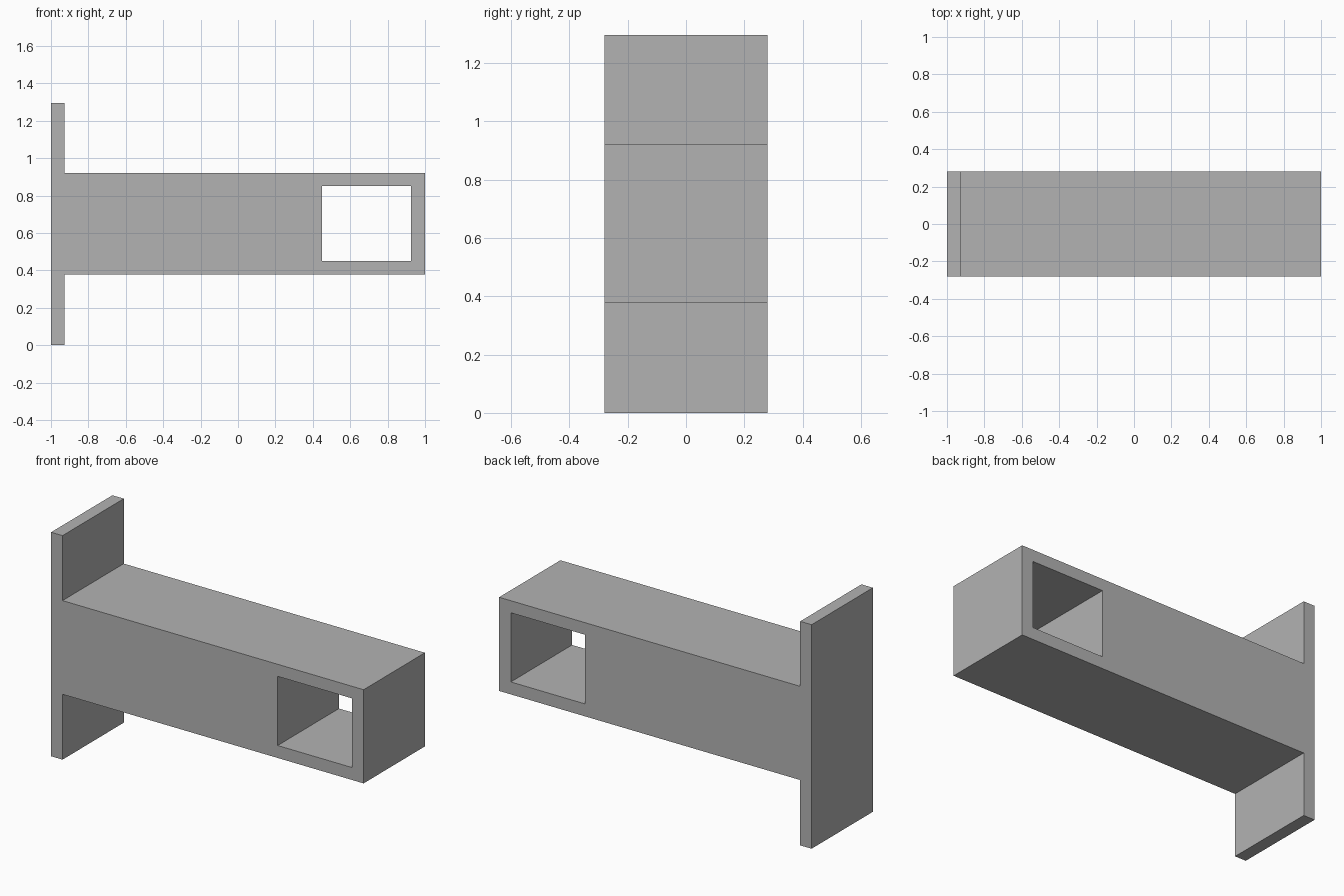
import bpy
import bmesh
from mathutils import Vector

cube = bpy.data.objects.get("Cube")
if cube:
    bpy.data.objects.remove(cube, do_unlink=True)

DEPTH = 0.56
HEIGHT = 1.296
PLATE_X = -0.927
BAR_LOW, BAR_HIGH = 0.378, 0.92

grey = bpy.data.materials.new("plain_grey")
grey.use_nodes = True
colour = (0.45, 0.45, 0.45, 1)
grey.diffuse_color = colour
grey.node_tree.nodes["Principled BSDF"].inputs["Base Color"].default_value = colour


def extruded_profile(name, points, depth):
    """Closed x-z profile extruded evenly about y = 0."""
    bm = bmesh.new()
    face = bm.faces.new([bm.verts.new((x, -depth / 2, z)) for x, z in points])
    swept = bmesh.ops.extrude_face_region(bm, geom=[face])["geom"]
    verts = [v for v in swept if isinstance(v, bmesh.types.BMVert)]
    bmesh.ops.translate(bm, verts=verts, vec=Vector((0, depth, 0)))
    bmesh.ops.recalc_face_normals(bm, faces=bm.faces)
    mesh = bpy.data.meshes.new(name)
    bm.to_mesh(mesh)
    bm.free()
    mesh.materials.append(grey)
    obj = bpy.data.objects.new(name, mesh)
    bpy.context.collection.objects.link(obj)
    return obj


# End plate and beam as one T-shaped solid
bracket = extruded_profile("wall_bracket", [
    (-1, 0), (PLATE_X, 0), (PLATE_X, BAR_LOW), (1, BAR_LOW),
    (1, BAR_HIGH), (PLATE_X, BAR_HIGH), (PLATE_X, HEIGHT), (-1, HEIGHT),
], DEPTH)

# Rectangular window through the free end of the beam
cutter = extruded_profile("window_cutter", [
    (0.45, 0.45), (0.925, 0.45), (0.925, 0.85), (0.45, 0.85),
], DEPTH * 2)
cutter.hide_render = True

cut = bracket.modifiers.new("window", "BOOLEAN")
cut.operation = "DIFFERENCE"
cut.solver = "EXACT"
cut.object = cutter

# Apply the cut and discard the helper
bpy.ops.object.select_all(action="DESELECT")
bpy.context.view_layer.objects.active = bracket
bracket.select_set(True)
bpy.ops.object.modifier_apply(modifier=cut.name)
bpy.data.objects.remove(cutter, do_unlink=True)
